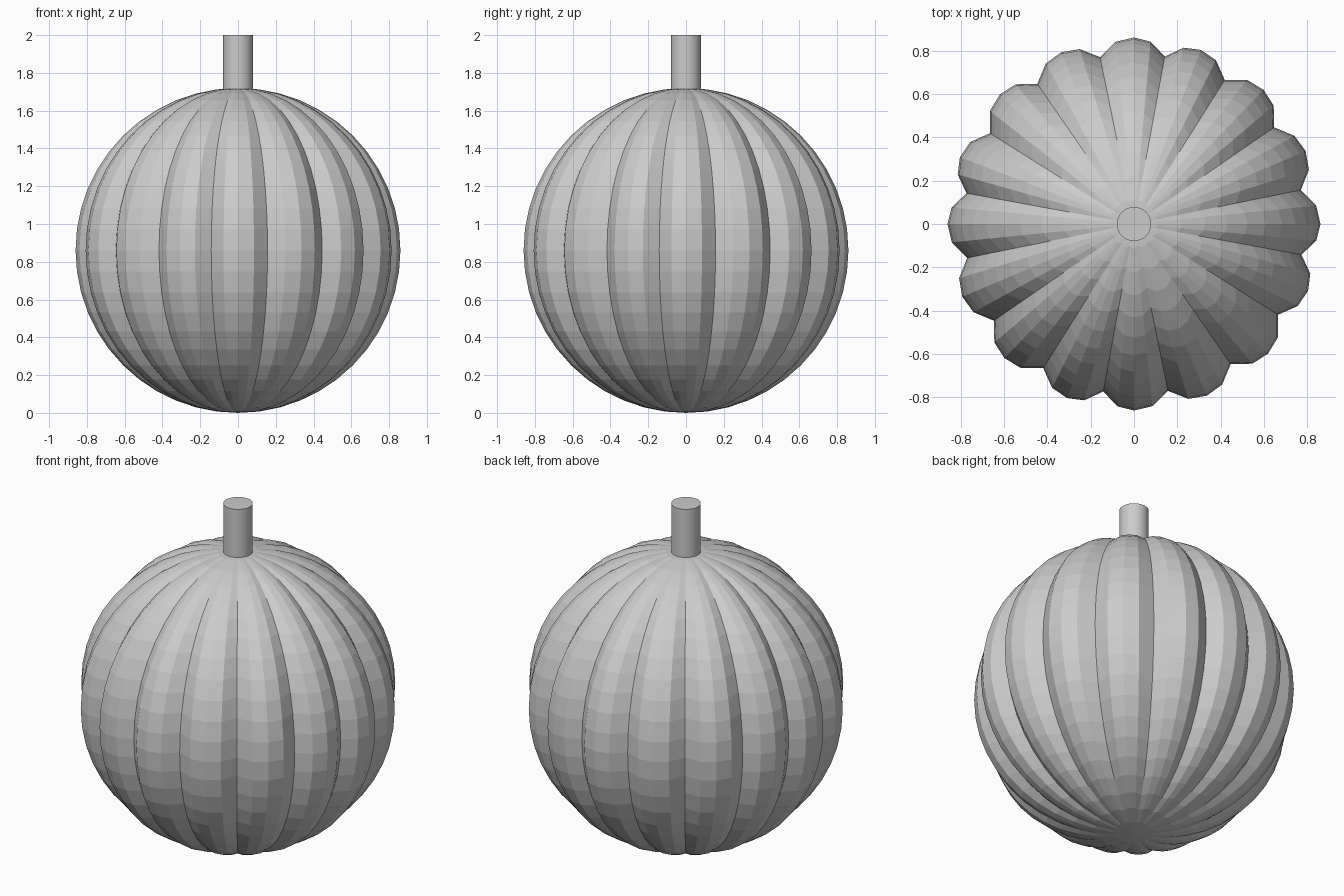
import bpy, bmesh, math

if "Cube" in bpy.data.objects:
    bpy.data.objects.remove(bpy.data.objects["Cube"])

R = 0.86          # body radius, body spans z 0 .. 1.72
RINGS = 24
PEAKS = [0, 21, 44, 67, 90]      # lobe crests in one quarter turn, degrees
GROOVES = [10.4, 32.2, 55.4, 78.5]


def section():
    """Lobed cross-section of the whole body as (angle, scale) pairs."""
    pts = []
    for q in range(4):
        for j, g in enumerate(GROOVES):
            a, b = PEAKS[j], PEAKS[j + 1]
            pts += [(a + q * 90, 1.0),
                    ((a + g) / 2 + q * 90, 0.982),
                    (g + q * 90, 0.913),
                    ((g + b) / 2 + q * 90, 0.982)]
    return [(-math.radians(d), s) for d, s in reversed(pts)]


# Ribbed body: sphere rings following the lobed section
bm = bmesh.new()
sec = section()
rings = []
for i in range(1, RINGS):
    t = math.pi * i / RINGS
    r, z = R * math.sin(t), R - R * math.cos(t)
    rings.append([bm.verts.new((r * s * math.cos(a), r * s * math.sin(a), z)) for a, s in sec])
bottom = bm.verts.new((0, 0, 0))
top = bm.verts.new((0, 0, 2 * R))
n = len(sec)
for k in range(n):
    m = (k + 1) % n
    bm.faces.new((bottom, rings[0][m], rings[0][k]))
    bm.faces.new((top, rings[-1][k], rings[-1][m]))
    for lo, hi in zip(rings, rings[1:]):
        bm.faces.new((lo[k], lo[m], hi[m], hi[k]))
bmesh.ops.recalc_face_normals(bm, faces=bm.faces)
mesh = bpy.data.meshes.new("ribbed_body")
bm.to_mesh(mesh)
bm.free()
body = bpy.data.objects.new("ribbed_body", mesh)
bpy.context.collection.objects.link(body)

# Stem
bpy.ops.mesh.primitive_cylinder_add(vertices=32, radius=0.079, depth=0.32, location=(0, 0, 1.84))
stem = bpy.context.object
stem.name = "stem"
bpy.ops.object.shade_smooth_by_angle()
